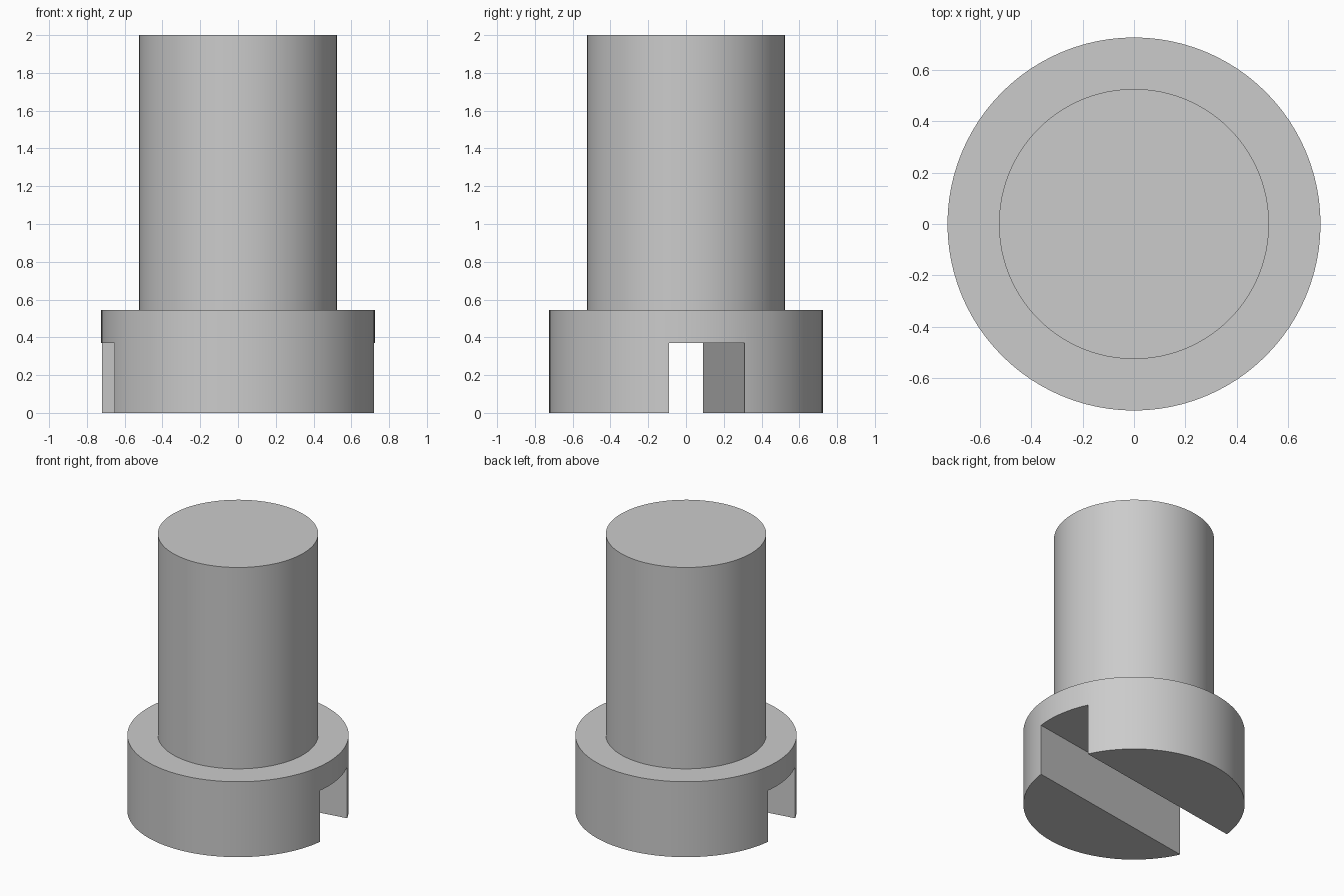
import bpy
import math

cube = bpy.data.objects.get("Cube")
if cube:
    bpy.data.objects.remove(cube, do_unlink=True)

# Single plain grey material
GREY = (0.6, 0.6, 0.6, 1.0)
grey = bpy.data.materials.new("plain grey")
grey.use_nodes = True
grey.diffuse_color = GREY
grey.node_tree.nodes["Principled BSDF"].inputs["Base Color"].default_value = GREY

HEAD_RADIUS, HEAD_TOP = 0.725, 0.545
SHAFT_RADIUS, TOTAL_HEIGHT = 0.525, 2.0
SLOT_WIDTH, SLOT_TOP, SLOT_ANGLE = 0.405, 0.37, math.radians(9.1)
SEGMENTS = 96


def ring(bm_verts, radius, z):
    """Append one circle of points and return their indices."""
    start = len(bm_verts)
    for i in range(SEGMENTS):
        a = math.tau * i / SEGMENTS
        bm_verts.append((radius * math.cos(a), radius * math.sin(a), z))
    return list(range(start, start + SEGMENTS))


# Stepped pin: turned profile of flange and shaft in one solid
profile = [(HEAD_RADIUS, 0), (HEAD_RADIUS, HEAD_TOP),
           (SHAFT_RADIUS, HEAD_TOP), (SHAFT_RADIUS, TOTAL_HEIGHT)]
verts = []
rings = [ring(verts, r, z) for r, z in profile]
faces = [rings[0][::-1], rings[-1]]
for low, high in zip(rings, rings[1:]):
    for i in range(SEGMENTS):
        j = (i + 1) % SEGMENTS
        faces.append((low[i], low[j], high[j], high[i]))
mesh = bpy.data.meshes.new("slotted_pin")
mesh.from_pydata(verts, [], faces)
mesh.materials.append(grey)
pin = bpy.data.objects.new("slotted_pin", mesh)
bpy.context.collection.objects.link(pin)

# Slightly turned slot across the underside
bpy.ops.mesh.primitive_cube_add(size=1, location=(0, 0, SLOT_TOP / 2 - 0.25),
                                rotation=(0, 0, SLOT_ANGLE))
cutter = bpy.context.object
cutter.name = "slot_cutter"
cutter.scale = (2, SLOT_WIDTH, SLOT_TOP + 0.5)
cutter.data.materials.append(grey)

bpy.ops.object.select_all(action="DESELECT")
pin.select_set(True)
bpy.context.view_layer.objects.active = pin
cut = pin.modifiers.new("slot", "BOOLEAN")
cut.operation = "DIFFERENCE"
cut.solver = "EXACT"
cut.object = cutter
bpy.ops.object.modifier_apply(modifier=cut.name)
bpy.data.objects.remove(cutter, do_unlink=True)

# Round walls smooth, rims and slot edges crisp
bpy.ops.object.shade_smooth_by_angle(angle=math.radians(30))
